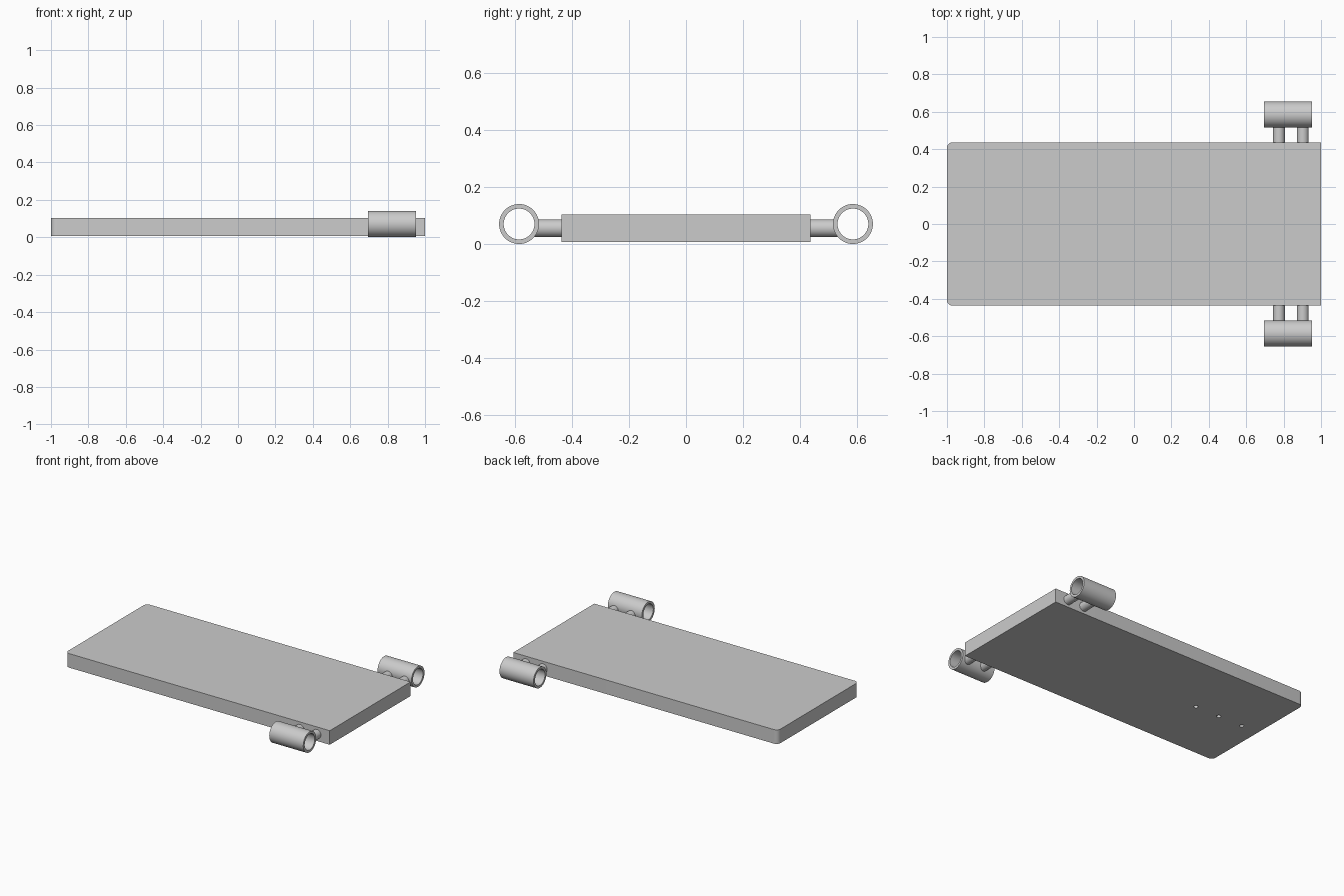
import bpy, bmesh, math
from mathutils import Matrix, Vector

cube = bpy.data.objects.get("Cube")
if cube:
    bpy.data.objects.remove(cube, do_unlink=True)

grey = bpy.data.materials.new("plain_grey")
grey.use_nodes = True
colour = (0.6, 0.6, 0.6, 1)
grey.diffuse_color = colour
grey.node_tree.nodes["Principled BSDF"].inputs["Base Color"].default_value = colour

HALF_WIDTH = 0.437
BOTTOM, TOP = 0.008, 0.104
MID_Z = (BOTTOM + TOP) / 2
TUBE_R, BORE_R = 0.07, 0.054
TUBE_Y, TUBE_Z = 0.585, 0.071


def finish(bm, name, smooth=True):
    bmesh.ops.recalc_face_normals(bm, faces=bm.faces[:])
    mesh = bpy.data.meshes.new(name)
    bm.to_mesh(mesh)
    bm.free()
    mesh.materials.append(grey)
    obj = bpy.data.objects.new(name, mesh)
    bpy.context.collection.objects.link(obj)
    bpy.ops.object.select_all(action='DESELECT')
    obj.select_set(True)
    bpy.context.view_layer.objects.active = obj
    if smooth:
        bpy.ops.object.shade_smooth_by_angle(angle=math.radians(35))
    return obj


def add_cylinder(bm, centre, radius, length, axis):
    turn = Vector((0, 0, 1)).rotation_difference(Vector(axis)).to_matrix().to_4x4()
    bmesh.ops.create_cone(bm, cap_ends=True, segments=48, radius1=radius, radius2=radius,
                          depth=length, matrix=Matrix.Translation(centre) @ turn)


# Flat board, with the two upright edges at one end rounded
bm = bmesh.new()
bmesh.ops.create_cube(bm, size=1, matrix=Matrix.Translation((0, 0, MID_Z))
                      @ Matrix.Diagonal((2, 2 * HALF_WIDTH, TOP - BOTTOM, 1)))
corners = [e for e in bm.edges if all(v.co.x < 0 for v in e.verts)
           and abs(e.verts[0].co.z - e.verts[1].co.z) > 0.01]
bmesh.ops.bevel(bm, geom=corners, offset=0.03, segments=8, profile=0.5, affect='EDGES')
board = finish(bm, "board")

# Row of three small blind holes in the underside
bm = bmesh.new()
for x in (-0.87, -0.685, -0.5):
    add_cylinder(bm, (x, 0, BOTTOM), 0.014, 0.1, (0, 0, 1))
cutter = finish(bm, "hole_cutter", smooth=False)
cutter.hide_render = True
holes = board.modifiers.new("holes", 'BOOLEAN')
holes.operation = 'DIFFERENCE'
holes.solver = 'EXACT'
holes.object = cutter
bpy.context.view_layer.objects.active = board
while board.modifiers.find("holes") > 0:
    bpy.ops.object.modifier_move_up(modifier="holes")
bpy.ops.object.modifier_apply(modifier="holes")
bpy.data.objects.remove(cutter, do_unlink=True)

for side, label in ((-1, "front"), (1, "back")):
    # Open tube: a rectangular wall section spun about the tube axis
    bm = bmesh.new()
    section = [bm.verts.new((x, side * TUBE_Y + r, TUBE_Z)) for x, r in
               ((0.695, BORE_R), (0.952, BORE_R), (0.952, TUBE_R), (0.695, TUBE_R))]
    edges = [bm.edges.new((section[i], section[(i + 1) % 4])) for i in range(4)]
    bmesh.ops.spin(bm, geom=section + edges, cent=(0, side * TUBE_Y, TUBE_Z), axis=(1, 0, 0),
                   angle=math.tau, steps=64, use_merge=True)
    bmesh.ops.remove_doubles(bm, verts=bm.verts[:], dist=0.0001)
    finish(bm, label + "_tube")

    # Two pins joining the tube to the board
    inner, outer = HALF_WIDTH - 0.005, TUBE_Y - BORE_R
    for number, x in enumerate((0.775, 0.903), 1):
        bm = bmesh.new()
        add_cylinder(bm, (x, side * (inner + outer) / 2, MID_Z), 0.031, outer - inner, (0, 1, 0))
        finish(bm, f"{label}_pin_{number}")
